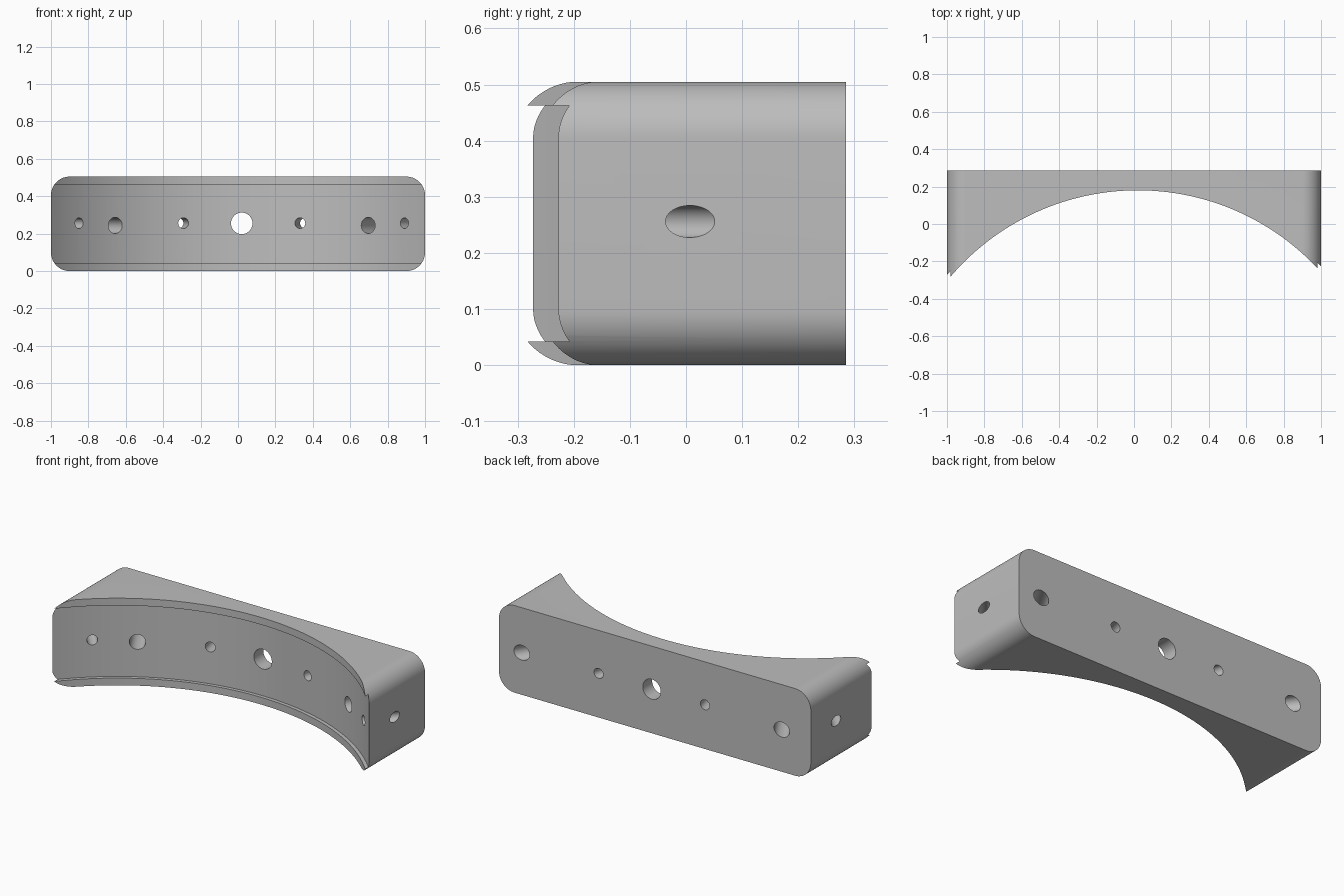
import bpy
import bmesh
import math
from mathutils import Matrix, Vector

if "Cube" in bpy.data.objects:
    bpy.data.objects.remove(bpy.data.objects["Cube"])

HEIGHT = 0.505
HALF_DEPTH = 0.285
CORNER = 0.1
BORE_AXIS = Vector((0.02, -1.136, 0))   # vertical axis of the concave face
LIP_RADIUS = 1.316
CHANNEL_RADIUS = 1.3365

grey = bpy.data.materials.new("plain grey")
grey.use_nodes = True
colour = (0.51, 0.51, 0.51, 1)
grey.diffuse_color = colour
grey.node_tree.nodes["Principled BSDF"].inputs["Base Color"].default_value = colour


def add_object(name, bm):
    bmesh.ops.recalc_face_normals(bm, faces=bm.faces)
    mesh = bpy.data.meshes.new(name)
    bm.to_mesh(mesh)
    bm.free()
    mesh.materials.append(grey)
    obj = bpy.data.objects.new(name, mesh)
    bpy.context.collection.objects.link(obj)
    return obj


def cylinder(name, radius, length, matrix, segments):
    bm = bmesh.new()
    bmesh.ops.create_cone(bm, cap_ends=True, segments=segments, radius1=radius,
                          radius2=radius, depth=length, matrix=matrix)
    obj = add_object(name, bm)
    obj.hide_render = True
    return obj


def cut(target, cutter):
    mod = target.modifiers.new(cutter.name, "BOOLEAN")
    mod.operation = "DIFFERENCE"
    mod.solver = "EXACT"
    mod.object = cutter
    bpy.context.view_layer.objects.active = target
    bpy.ops.object.modifier_apply(modifier=mod.name)
    bpy.data.objects.remove(cutter)


# Block with four rounded long edges, extruded from front to back
bm = bmesh.new()
steps = 16
corners = [(1, 1), (-1, 1), (-1, -1), (1, -1)]
profile = []
for quarter, (sx, sz) in enumerate(corners):
    for i in range(steps + 1):
        a = math.pi / 2 * (quarter + i / steps)
        x = sx * (1 - CORNER) + CORNER * math.cos(a)
        z = HEIGHT / 2 + sz * (HEIGHT / 2 - CORNER) + CORNER * math.sin(a)
        profile.append(bm.verts.new((x, -HALF_DEPTH - 0.1, z)))
face = bm.faces.new(profile)
side = bmesh.ops.extrude_face_region(bm, geom=[face])
moved = [v for v in side["geom"] if isinstance(v, bmesh.types.BMVert)]
bmesh.ops.translate(bm, verts=moved, vec=(0, 2 * HALF_DEPTH + 0.1, 0))
block = add_object("curved_block", bm)

# Concave face, then the deeper channel between the two lips
middle = Matrix.Translation(BORE_AXIS + Vector((0, 0, HEIGHT / 2)))
cut(block, cylinder("bore_cutter", LIP_RADIUS, 2, middle, 256))
cut(block, cylinder("channel_cutter", CHANNEL_RADIUS, 0.421, middle, 256))

# Holes pointing outwards from the bore axis: angle, radius, height
holes = [(0, 0.0575, 0.255)]
for s in (-1, 1):
    holes += [(s * 13.5, 0.0285, 0.256), (s * 30.4, 0.043, 0.244),
              (s * 40.6, 0.0285, 0.256)]
for angle, radius, z in holes:
    a = math.radians(angle)
    direction = Vector((math.sin(a), math.cos(a), 0))
    place = Matrix.Translation(BORE_AXIS + direction * 1.4 + Vector((0, 0, z)))
    turn = direction.to_track_quat("Z", "Y").to_matrix().to_4x4()
    cut(block, cylinder("hole_cutter", radius, 0.9, place @ turn, 48))

# Smooth curved walls with crisp edges
bpy.ops.object.select_all(action="DESELECT")
block.select_set(True)
bpy.context.view_layer.objects.active = block
bpy.ops.object.shade_smooth_by_angle(angle=math.radians(25))
